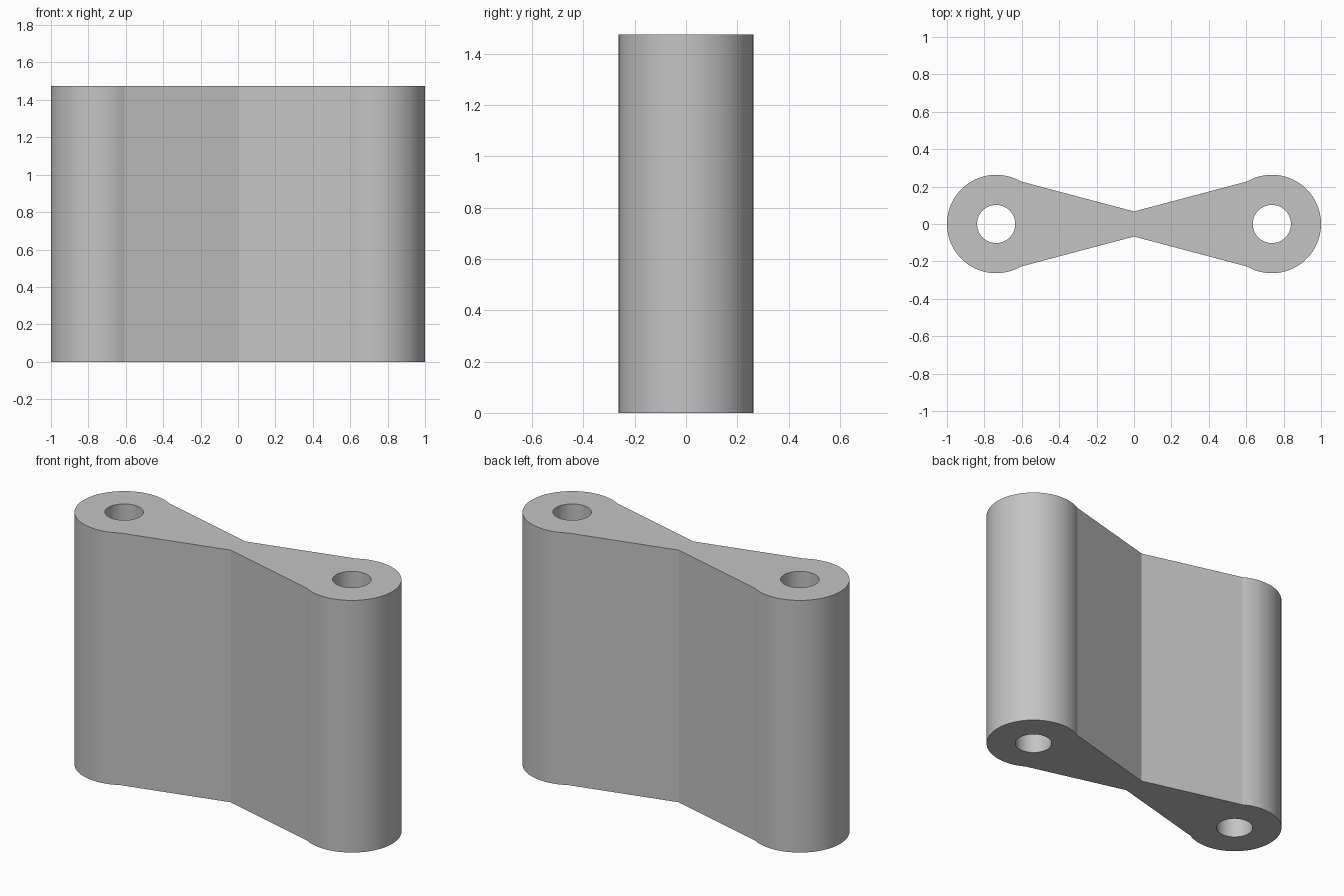
import bpy
import bmesh
from math import cos, sin, pi, radians

cube = bpy.data.objects.get("Cube")
if cube:
    bpy.data.objects.remove(cube, do_unlink=True)

HEIGHT = 1.475
BOSS_R = 0.263
BOSS_X = 1 - BOSS_R
HOLE_R = 0.102
WAIST = 0.067
ARC_STEPS = 64
HOLE_STEPS = 48
SWEEP = radians(120)

# Grey material
grey = bpy.data.materials.new("plain grey")
grey.use_nodes = True
colour = (0.55, 0.55, 0.55, 1)
grey.diffuse_color = colour
grey.node_tree.nodes["Principled BSDF"].inputs["Base Color"].default_value = colour


def arc(cx, radius, start, end, steps):
    angles = [start + (end - start) * i / steps for i in range(steps + 1)]
    return [(cx + radius * cos(a), radius * sin(a)) for a in angles]


def add_loop(bm, points):
    verts = [bm.verts.new((x, y, 0)) for x, y in points]
    for a, b in zip(verts, verts[1:] + verts[:1]):
        bm.edges.new((a, b))


# Bow-tie outline: two round bosses joined by tapering flanks at a narrow waist
outline = arc(BOSS_X, BOSS_R, -SWEEP, SWEEP, ARC_STEPS) + [(0, WAIST)]
outline += arc(-BOSS_X, BOSS_R, pi - SWEEP, pi + SWEEP, ARC_STEPS) + [(0, -WAIST)]

bm = bmesh.new()
add_loop(bm, outline)

# Pin hole through each boss
for side in (-1, 1):
    add_loop(bm, arc(side * BOSS_X, HOLE_R, 0, 2 * pi, HOLE_STEPS)[:-1])

# Fill the profile and raise it to full height
bmesh.ops.triangle_fill(bm, use_beauty=True, use_dissolve=False, edges=bm.edges[:])
raised = bmesh.ops.extrude_face_region(bm, geom=bm.faces[:])["geom"]
top = [v for v in raised if isinstance(v, bmesh.types.BMVert)]
bmesh.ops.translate(bm, vec=(0, 0, HEIGHT), verts=top)
bmesh.ops.recalc_face_normals(bm, faces=bm.faces[:])

mesh = bpy.data.meshes.new("link_body")
bm.to_mesh(mesh)
bm.free()
mesh.materials.append(grey)
link = bpy.data.objects.new("link_body", mesh)
bpy.context.collection.objects.link(link)

# Round walls smooth, flanks and rims crisp
bpy.ops.object.select_all(action="DESELECT")
link.select_set(True)
bpy.context.view_layer.objects.active = link
bpy.ops.object.shade_smooth_by_angle(angle=radians(12))
